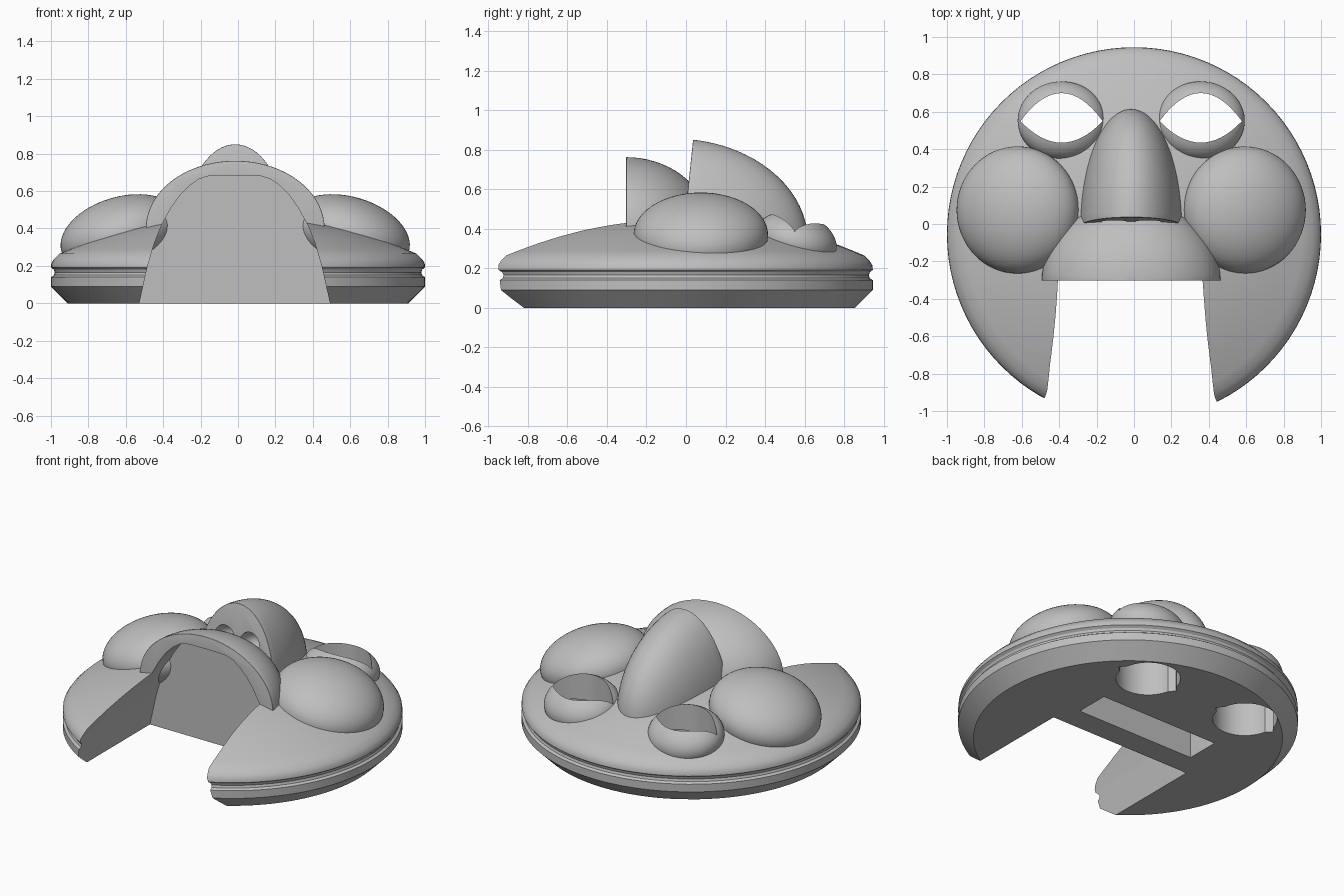
import bpy, bmesh, math
from mathutils import Matrix, Vector

if "Cube" in bpy.data.objects:
    bpy.data.objects.remove(bpy.data.objects["Cube"])

MID = -0.015      # facial features sit slightly left of the disc axis
CY = -0.055       # disc axis in y

grey = bpy.data.materials.new("plain grey")
grey.diffuse_color = (0.52, 0.52, 0.52, 1)
grey.use_nodes = True
grey.node_tree.nodes["Principled BSDF"].inputs["Base Color"].default_value = grey.diffuse_color


def make(name, bm):
    bmesh.ops.recalc_face_normals(bm, faces=bm.faces)
    me = bpy.data.meshes.new(name)
    bm.to_mesh(me)
    bm.free()
    ob = bpy.data.objects.new(name, me)
    me.materials.append(grey)
    bpy.context.collection.objects.link(ob)
    return ob


def ellipsoid(loc, size, rot=(0, 0, 0), seg=64):
    bm = bmesh.new()
    m = Matrix.LocRotScale(Vector(loc), None, None)
    for i, ax in enumerate("XYZ"):
        m = m @ Matrix.Rotation(math.radians(rot[i]), 4, ax)
    bmesh.ops.create_uvsphere(bm, u_segments=seg, v_segments=seg // 2, radius=1,
                              matrix=m @ Matrix.Diagonal((*size, 1)))
    return bm


def clip(bm, co, no):
    # remove everything on the normal's side and cap the opening
    r = bmesh.ops.bisect_plane(bm, geom=bm.verts[:] + bm.edges[:] + bm.faces[:],
                               plane_co=co, plane_no=no, clear_outer=True)
    edges = [e for e in r["geom_cut"] if isinstance(e, bmesh.types.BMEdge)]
    bmesh.ops.holes_fill(bm, edges=edges, sides=0)
    return edges


def half_ellipsoid(loc, size, tilt, rim):
    # back half of an ellipsoid with a rounded front rim, trimmed inside the disc
    bm = ellipsoid((0, 0, 0), size, seg=72)
    bmesh.ops.rotate(bm, verts=bm.verts, matrix=Matrix.Rotation(math.radians(0.01), 3, 'Z'))
    edges = clip(bm, (0, 0.0005, 0), (0, -1, 0))
    bmesh.ops.bevel(bm, geom=edges, offset=rim, segments=3, profile=0.5,
                    affect='EDGES', clamp_overlap=True)
    bmesh.ops.transform(bm, verts=bm.verts, matrix=Matrix.Translation(loc)
                        @ Matrix.Rotation(math.radians(tilt), 4, 'X'))
    clip(bm, (0, 0, 0.3003), (0, 0, -1))
    return bm


def prism(points, axis, depth):
    # extrude a closed outline of 3D points
    bm = bmesh.new()
    f = bm.faces.new([bm.verts.new(p) for p in points])
    r = bmesh.ops.extrude_face_region(bm, geom=[f])
    bmesh.ops.translate(bm, verts=[v for v in r["geom"] if isinstance(v, bmesh.types.BMVert)],
                        vec=Vector(axis) * depth)
    return bm


def cut(ob, cutters):
    bpy.context.view_layer.objects.active = ob
    for c in cutters:
        m = ob.modifiers.new("cut", 'BOOLEAN')
        m.operation, m.solver, m.object = 'DIFFERENCE', 'EXACT', c
        bpy.ops.object.modifier_apply(modifier=m.name)


# lathed disc body: chamfered base, grooved rim, shallow dome
profile = [(0, 0), (0.91, 0), (1, 0.09), (1, 0.14), (0.985, 0.15), (0.98, 0.165),
           (0.985, 0.18), (1, 0.192), (0.998, 0.215), (0.985, 0.235)]
profile += [(r, 0.475 - 0.23 * r * r) for r in (0.955, 0.9, 0.8, 0.7, 0.6, 0.5, 0.4, 0.3, 0.2, 0.1, 0)]
bm = bmesh.new()
vs = [bm.verts.new((r, 0, z)) for r, z in profile]
es = [bm.edges.new(p) for p in zip(vs, vs[1:])]
bmesh.ops.spin(bm, geom=vs + es, cent=(0, 0, 0), axis=(0, 0, 1), angle=math.tau, steps=96)
bmesh.ops.remove_doubles(bm, verts=bm.verts, dist=1e-4)
bmesh.ops.translate(bm, verts=bm.verts, vec=(0, CY, 0))
disc = make("disc_body", bm)

# mouth cutter: arch running out through the front
half = [(0.52, -0.05), (0.51, 0), (0.465, 0.2), (0.43, 0.32), (0.39, 0.42), (0.34, 0.51),
        (0.29, 0.58), (0.24, 0.63), (0.19, 0.665), (0.14, 0.68), (0.08, 0.683)]
arch = half + [(-x, z) for x, z in reversed(half)]
mouth = make("mouth_cutter", prism([(x + MID - 0.003, -0.15, z) for x, z in arch], (0, -1, 0), 1.2))

# rectangular pocket in the underside
slot = make("slot_cutter", prism([(-0.43, 0.005, -0.05), (0.42, 0.005, -0.05),
                                  (0.42, 0.225, -0.05), (-0.43, 0.225, -0.05)], (0, 0, 1), 0.3))
cutters = [mouth, slot]

parts = [disc]
for s, side in ((-1, "left"), (1, "right")):
    ex = MID + s * 0.372
    # eye opening: almond through everything, round bore from below
    N = 16
    almond = [(-0.22 + 0.44 * i / N, 0) for i in range(N)]
    up = [(x, 0.15 * (1 - (x / 0.22) ** 2)) for x, _ in almond]
    low = [(-x, -0.115 * (1 - (x / 0.22) ** 2)) for x, _ in almond]
    lens = make("eye_almond_cutter", prism([(ex + x, 0.55 + y, -0.05) for x, y in up + low], (0, 0, 1), 1))
    bore = make("eye_bore_cutter", prism([(ex + 0.19 * math.cos(a), 0.555 + 0.19 * math.sin(a), -0.06)
                                          for a in (math.tau * i / 48 for i in range(48))], (0, 0, 1), 0.36))
    cutters += [lens, bore]
    # eyelid mound
    eye = make(side + "_eyelid", ellipsoid((ex, 0.553, 0.335), (0.235, 0.213, 0.147), (-15, 0, 0)))
    cut(eye, [lens, bore])
    # cheek
    cheek = make(side + "_cheek", ellipsoid((MID + s * 0.607, 0.075, 0.37), (0.335, 0.34, 0.2), (0, s * 16, 0)))
    parts += [eye, cheek]
cut(disc, cutters)

# upper lip with the mouth arch cut into it
lip = make("upper_lip", half_ellipsoid((MID, -0.303, 0.4), (0.478, 0.425, 0.362), 0, 0.012))
cut(lip, [mouth])

# nose with two nostrils scooped from its front
nose = make("nose", half_ellipsoid((MID, -0.015, 0.37), (0.275, 0.632, 0.483), -6, 0.015))
nostrils = [make("nostril_cutter", ellipsoid((MID + s * 0.09, 0.005, 0.62), (0.07, 0.1, 0.075), seg=32))
            for s in (-1, 1)]
cut(nose, nostrils)
parts += [lip, nose]

for c in cutters + nostrils:
    bpy.data.objects.remove(c)

# smooth shading with crisp edges
bpy.ops.object.select_all(action='DESELECT')
for ob in parts:
    ob.select_set(True)
bpy.context.view_layer.objects.active = disc
bpy.ops.object.shade_smooth_by_angle(angle=math.radians(30))
